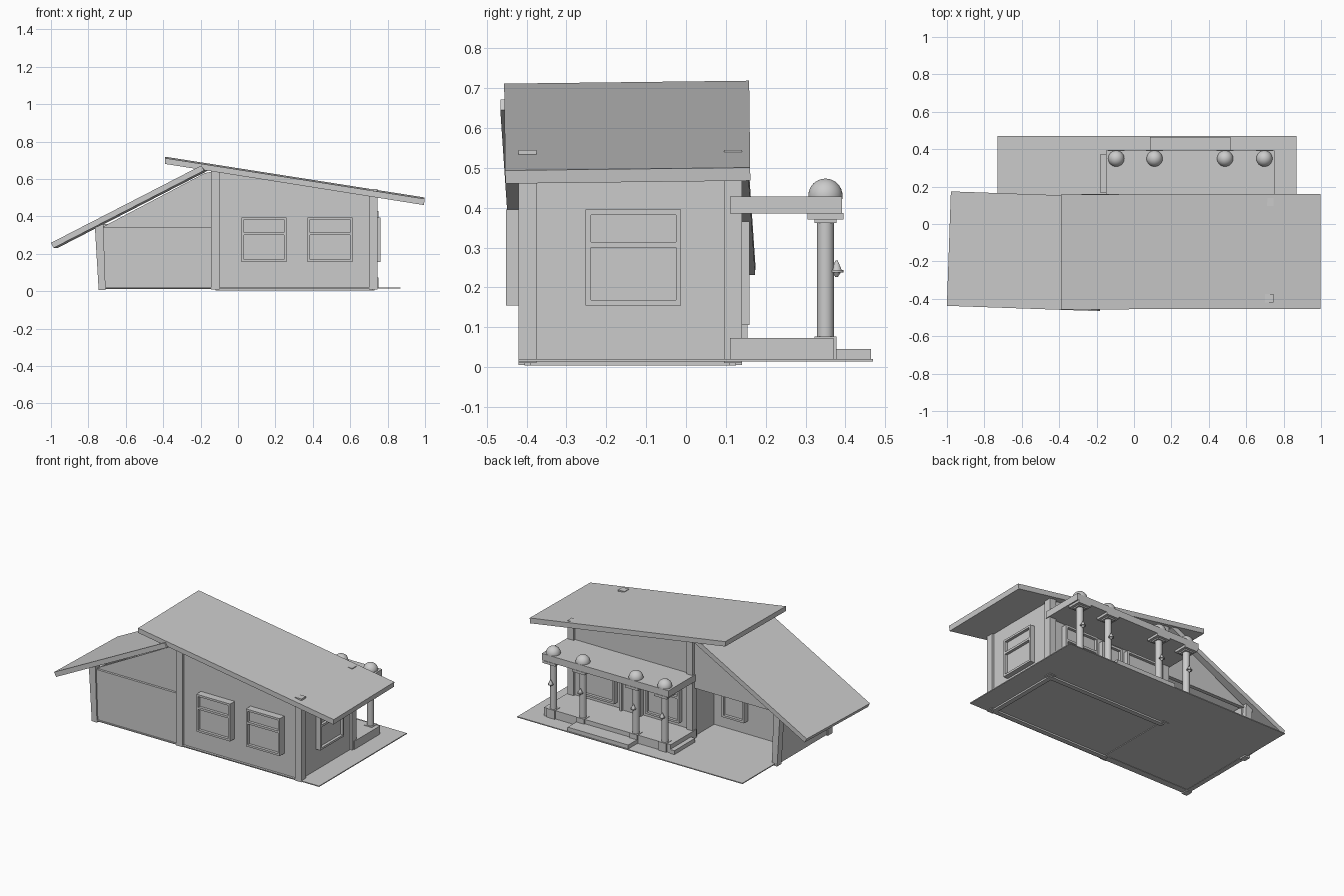
import bpy, bmesh, math
from mathutils import Matrix, Vector

if "Cube" in bpy.data.objects:
    bpy.data.objects.remove(bpy.data.objects["Cube"])

GREY = bpy.data.materials.new("plain_grey")
GREY.diffuse_color = (0.6, 0.6, 0.6, 1)
GREY.use_nodes = True
GREY.node_tree.nodes["Principled BSDF"].inputs["Base Color"].default_value = GREY.diffuse_color


def finish(bm, name, smooth=False):
    bmesh.ops.recalc_face_normals(bm, faces=bm.faces)
    me = bpy.data.meshes.new(name)
    bm.to_mesh(me)
    bm.free()
    me.materials.append(GREY)
    ob = bpy.data.objects.new(name, me)
    bpy.context.collection.objects.link(ob)
    if smooth:
        bpy.context.view_layer.objects.active = ob
        bpy.ops.object.select_all(action='DESELECT')
        ob.select_set(True)
        bpy.ops.object.shade_smooth_by_angle(angle=math.radians(35))
    return ob


def add_box(bm, x, y, z, m=Matrix()):
    c = Matrix.Translation(((x[0] + x[1]) / 2, (y[0] + y[1]) / 2, (z[0] + z[1]) / 2))
    s = Matrix.Diagonal((x[1] - x[0], y[1] - y[0], z[1] - z[0], 1))
    bmesh.ops.create_cube(bm, size=1, matrix=m @ c @ s)


def box(name, x, y, z):
    bm = bmesh.new()
    add_box(bm, x, y, z)
    return finish(bm, name)


def prism(name, profile, y0, y1, turn=None):
    """Extrude an xz profile along y, optionally turned about its centre."""
    bm = bmesh.new()
    face = bm.faces.new([bm.verts.new((x, y0, z)) for x, z in profile])
    ext = bmesh.ops.extrude_face_region(bm, geom=[face])
    bmesh.ops.translate(bm, vec=(0, y1 - y0, 0),
                        verts=[v for v in ext["geom"] if isinstance(v, bmesh.types.BMVert)])
    if turn:
        mid = sum((v.co for v in bm.verts), Vector()) / len(bm.verts)
        bmesh.ops.rotate(bm, cent=mid, verts=bm.verts, matrix=turn)
    return finish(bm, name)


def window(name, place, angle, w=0.24, h=0.24, depth=0.04):
    """Framed two-pane window; local -y points outwards, place is the wall point."""
    m = Matrix.Translation(place) @ Matrix.Rotation(angle, 4, 'Z')
    bm = bmesh.new()
    a, b, t = w / 2, h / 2, 0.013
    for s in (-1, 1):
        add_box(bm, sorted((s * a, s * (a - t))), (-depth, 0), (-b, b), m)
        add_box(bm, (-a + t, a - t), (-depth, 0), sorted((s * b, s * (b - t))), m)
    add_box(bm, (-a + t, a - t), (-depth, 0), (0.025, 0.039), m)
    add_box(bm, (-a + t, a - t), (-depth + 0.018, 0), (-b + t, b - t), m)
    return finish(bm, name)


# Ground sheet and thin footing rim under the main room
box("ground_sheet", (-0.73, 0.87), (-0.42, 0.47), (0.014, 0.02))

# Main room walls with sloping tops under the roof
gable = [(-0.12, 0.004), (0.72, 0.004), (0.72, 0.507), (-0.12, 0.643)]
prism("main_front_wall", gable, -0.405, -0.375)
prism("main_back_wall", gable, 0.095, 0.125)
box("main_right_wall", (0.70, 0.73), (-0.39, 0.11), (0.004, 0.505))
box("main_left_wall", (-0.13, -0.10), (-0.39, 0.11), (0.01, 0.643))

# Corner posts, the right pair just piercing the roof
for side, y in (("front", -0.42), ("back", 0.095)):
    box(f"right_post_{side}", (0.70, 0.745), (y, y + 0.045), (0.01, 0.545))
    box(f"middle_post_{side}", (-0.145, -0.10), (y, y + 0.045), (0.01, 0.645))
    prism(f"leaning_post_{side}",
          [(-0.745, 0.005), (-0.708, 0.005), (-0.72, 0.36), (-0.765, 0.34)], y, y + 0.045)

# Low wing with a recessed back wall below the gable
wing_gable = [(-0.73, 0.34), (-0.13, 0.34), (-0.13, 0.642), (-0.18, 0.63)]
box("wing_front_wall", (-0.72, -0.13), (-0.41, -0.375), (0.012, 0.34))
prism("wing_front_gable", wing_gable, -0.395, -0.37)
prism("wing_back_gable", wing_gable, 0.095, 0.12)
box("wing_left_wall", (-0.74, -0.71), (-0.40, 0.11), (0.012, 0.345))
box("wing_recess_wall", (-0.72, -0.13), (-0.13, -0.10), (0.02, 0.36))

# Two thin roof slabs, each slightly askew
prism("main_roof", [(-0.39, 0.715), (0.998, 0.497), (0.994, 0.464), (-0.39, 0.684)],
      -0.455, 0.16, Matrix.Rotation(0.012, 3, 'X'))
prism("wing_roof", [(-0.185, 0.672), (-0.99, 0.258), (-0.975, 0.231), (-0.17, 0.645)],
      -0.452, 0.16, Matrix.Rotation(math.radians(-2), 3, 'Z'))

# Windows and door
for i, x in enumerate((0.14, 0.4925)):
    window(f"front_window_{i}", (x, -0.405, 0.275), 0, depth=0.047)
window("side_window", (0.73, -0.132, 0.275), math.pi / 2, depth=0.032)
for i, x in enumerate((0.06, 0.52)):
    window(f"porch_window_{i}", (x, 0.125, 0.235), math.pi, h=0.26, depth=0.034)
window("wing_window", (-0.29, -0.10, 0.225), math.pi, w=0.16, depth=0.04)
bm = bmesh.new()
for x in ((0.215, 0.23), (0.35, 0.365)):
    add_box(bm, x, (0.12, 0.155), (0.07, 0.36))
add_box(bm, (0.23, 0.35), (0.12, 0.155), (0.345, 0.36))
add_box(bm, (0.23, 0.35), (0.12, 0.138), (0.07, 0.345))
finish(bm, "porch_door")

# Porch floor, canopy and steps
box("porch_floor", (-0.15, 0.75), (0.11, 0.37), (0.02, 0.073))
box("porch_canopy", (-0.15, 0.75), (0.11, 0.392), (0.385, 0.428))
box("back_step", (0.085, 0.515), (0.365, 0.465), (0.02, 0.045))
box("side_step", (-0.18, -0.15), (0.165, 0.375), (0.02, 0.045))

# Porch columns with bases, capitals, domes and lamps
Y = 0.35
for i, x in enumerate((-0.095, 0.11, 0.487, 0.697)):
    box(f"column_base_{i}", (x - 0.028, x + 0.028), (Y - 0.028, Y + 0.028), (0.02, 0.076))
    box(f"column_capital_{i}", (x - 0.045, x + 0.045), (Y - 0.045, Y + 0.045), (0.37, 0.386))
    box(f"column_neck_{i}", (x - 0.028, x + 0.028), (Y - 0.028, Y + 0.028), (0.362, 0.371))
    bm = bmesh.new()
    bmesh.ops.create_cone(bm, cap_ends=True, segments=32, radius1=0.021, radius2=0.021,
                          depth=0.29, matrix=Matrix.Translation((x, Y, 0.218)))
    finish(bm, f"column_shaft_{i}", True)
    bm = bmesh.new()
    bmesh.ops.create_uvsphere(bm, u_segments=32, v_segments=16, radius=0.043,
                              matrix=Matrix.Translation((x, Y, 0.43)))
    finish(bm, f"column_dome_{i}", True)
    bm = bmesh.new()
    bmesh.ops.create_cone(bm, cap_ends=True, segments=16, radius1=0.014, radius2=0.003,
                          depth=0.026, matrix=Matrix.Translation((x, Y + 0.028, 0.254)))
    bmesh.ops.create_cone(bm, cap_ends=True, segments=16, radius1=0.017, radius2=0.017,
                          depth=0.006, matrix=Matrix.Translation((x, Y + 0.028, 0.24)))
    bmesh.ops.create_cone(bm, cap_ends=True, segments=16, radius1=0.003, radius2=0.011,
                          depth=0.012, matrix=Matrix.Translation((x, Y + 0.028, 0.232)))
    finish(bm, f"column_lamp_{i}", True)
